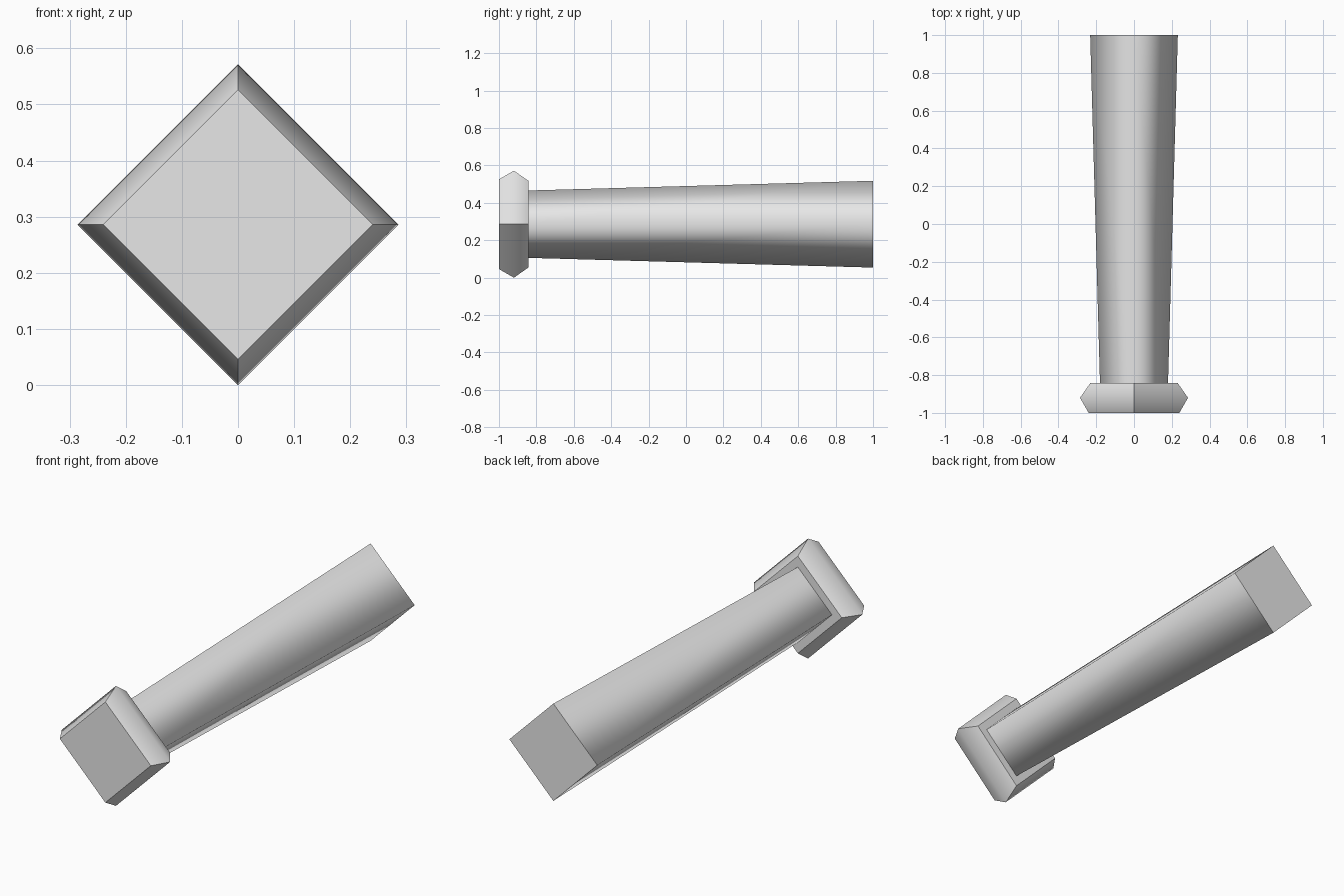
import bpy
import bmesh
import math
from mathutils import Vector

cube = bpy.data.objects.get("Cube")
if cube:
    bpy.data.objects.remove(cube, do_unlink=True)

CENTRE_Z = 0.286

# One plain grey for the whole model
grey = bpy.data.materials.new("light_grey")
grey.use_nodes = True
grey.diffuse_color = (0.8, 0.8, 0.8, 1)
grey.node_tree.nodes["Principled BSDF"].inputs["Base Color"].default_value = (0.8, 0.8, 0.8, 1)


def diamond_loft(name, profile, smooth_corners):
    """Loft diamond sections along y; profile is a list of (y, radius)."""
    bm = bmesh.new()
    rings = []
    for y, r in profile:
        corners = [k * math.pi / 2 for k in range(4)]
        rings.append([bm.verts.new((r * math.cos(a), y, CENTRE_Z + r * math.sin(a)))
                      for a in corners])
    for a, b in zip(rings, rings[1:]):
        for k in range(4):
            n = (k + 1) % 4
            bm.faces.new((a[k], a[n], b[n], b[k])).smooth = True
    caps = [bm.faces.new(rings[0]), bm.faces.new(rings[-1])]
    bmesh.ops.recalc_face_normals(bm, faces=bm.faces[:])

    # Crisp end rims, and crisp long corners where wanted
    for cap in caps:
        for edge in cap.edges:
            edge.smooth = False
    if not smooth_corners:
        for edge in bm.edges:
            if abs(edge.verts[0].co.y - edge.verts[1].co.y) > 0.01:
                edge.smooth = False

    mesh = bpy.data.meshes.new(name)
    bm.to_mesh(mesh)
    bm.free()
    mesh.materials.append(grey)
    obj = bpy.data.objects.new(name, mesh)
    bpy.context.collection.objects.link(obj)
    return obj


# Tapered shaft, softly shaded around its corners
diamond_loft("shaft", [(-0.845, 0.18), (1.0, 0.232)], True)

# Bevelled end block with a ridge around its middle
diamond_loft("end_block", [(-1.0, 0.24), (-0.92, 0.286), (-0.843, 0.232)], False)
